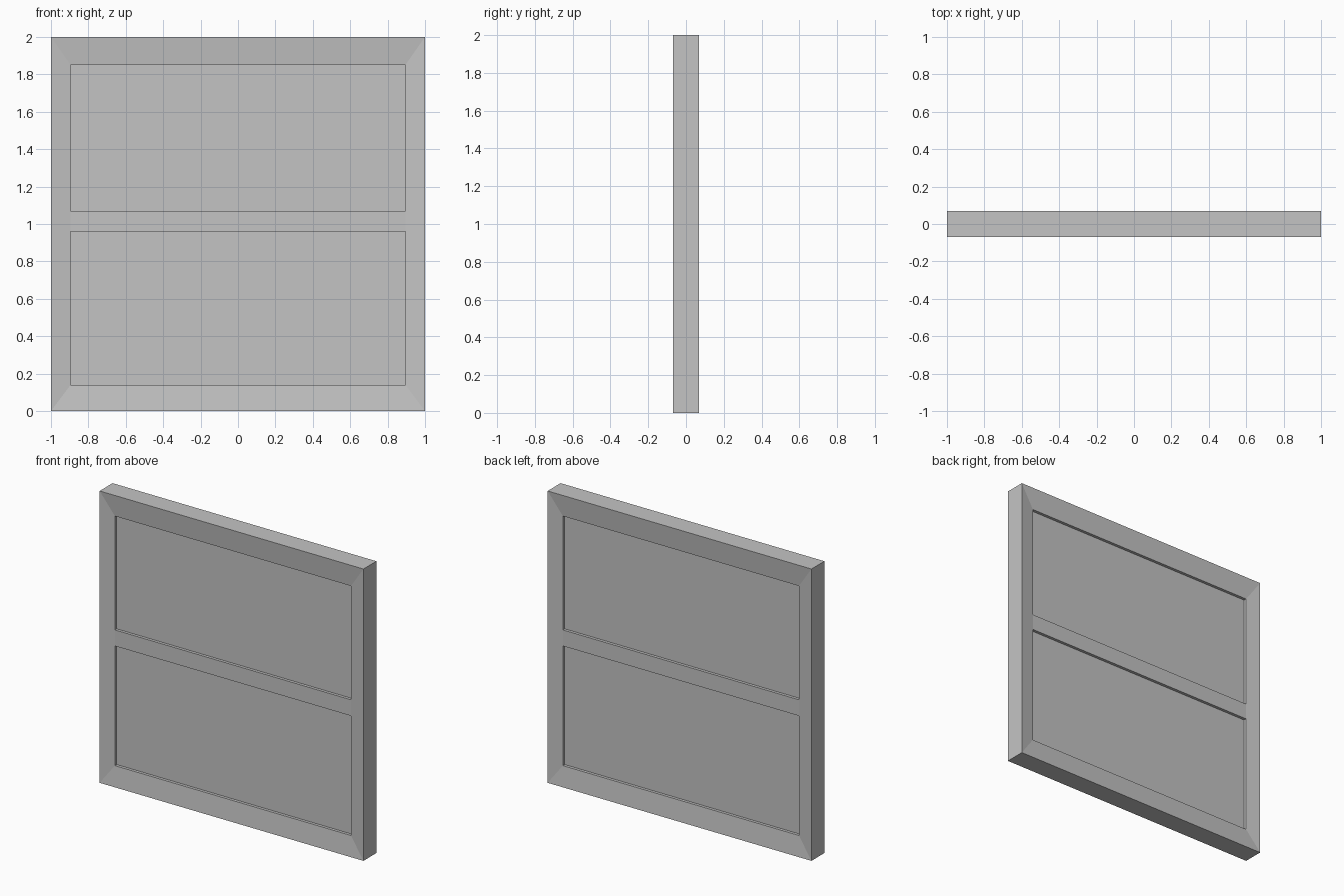
import bpy
import bmesh

default = bpy.data.objects.get("Cube")
if default:
    bpy.data.objects.remove(default, do_unlink=True)

# One grey for every part
grey = bpy.data.materials.new("plain grey")
grey.use_nodes = True
colour = (0.55, 0.55, 0.55, 1)
grey.diffuse_color = colour
grey.node_tree.nodes["Principled BSDF"].inputs["Base Color"].default_value = colour

HALF_DEPTH = 0.07      # outer rim
INNER_DEPTH = 0.055    # where the sloped border meets the opening
PANE_DEPTH = 0.035
OPENING_X = 0.895
BOTTOM, TOP = 0.14, 1.85
RAIL_LOW, RAIL_HIGH = 0.96, 1.07


def finish(name, bm):
    bmesh.ops.recalc_face_normals(bm, faces=bm.faces)
    mesh = bpy.data.meshes.new(name)
    bm.to_mesh(mesh)
    bm.free()
    mesh.materials.append(grey)
    obj = bpy.data.objects.new(name, mesh)
    bpy.context.collection.objects.link(obj)
    return obj


def box(name, half_x, half_y, low, high):
    bm = bmesh.new()
    bmesh.ops.create_cube(bm, size=1)
    bmesh.ops.scale(bm, vec=(2 * half_x, 2 * half_y, high - low), verts=bm.verts)
    bmesh.ops.translate(bm, vec=(0, 0, (low + high) / 2), verts=bm.verts)
    return finish(name, bm)


def rectangle(bm, half_x, y, low, high):
    corners = ((-half_x, low), (half_x, low), (half_x, high), (-half_x, high))
    return [bm.verts.new((x, y, z)) for x, z in corners]


# Mitred frame whose front and back borders slope inward
bm = bmesh.new()
loops = [
    rectangle(bm, 1, -HALF_DEPTH, 0, 2),
    rectangle(bm, OPENING_X, -INNER_DEPTH, BOTTOM, TOP),
    rectangle(bm, OPENING_X, INNER_DEPTH, BOTTOM, TOP),
    rectangle(bm, 1, HALF_DEPTH, 0, 2),
]
for i, loop in enumerate(loops):
    following = loops[(i + 1) % 4]
    for j in range(4):
        k = (j + 1) % 4
        bm.faces.new((loop[j], loop[k], following[k], following[j]))
finish("frame", bm)

# Cross rail and the two recessed panes
box("middle_rail", OPENING_X, INNER_DEPTH, RAIL_LOW, RAIL_HIGH)
box("lower_pane", OPENING_X, PANE_DEPTH, BOTTOM, RAIL_LOW)
box("upper_pane", OPENING_X, PANE_DEPTH, RAIL_HIGH, TOP)
